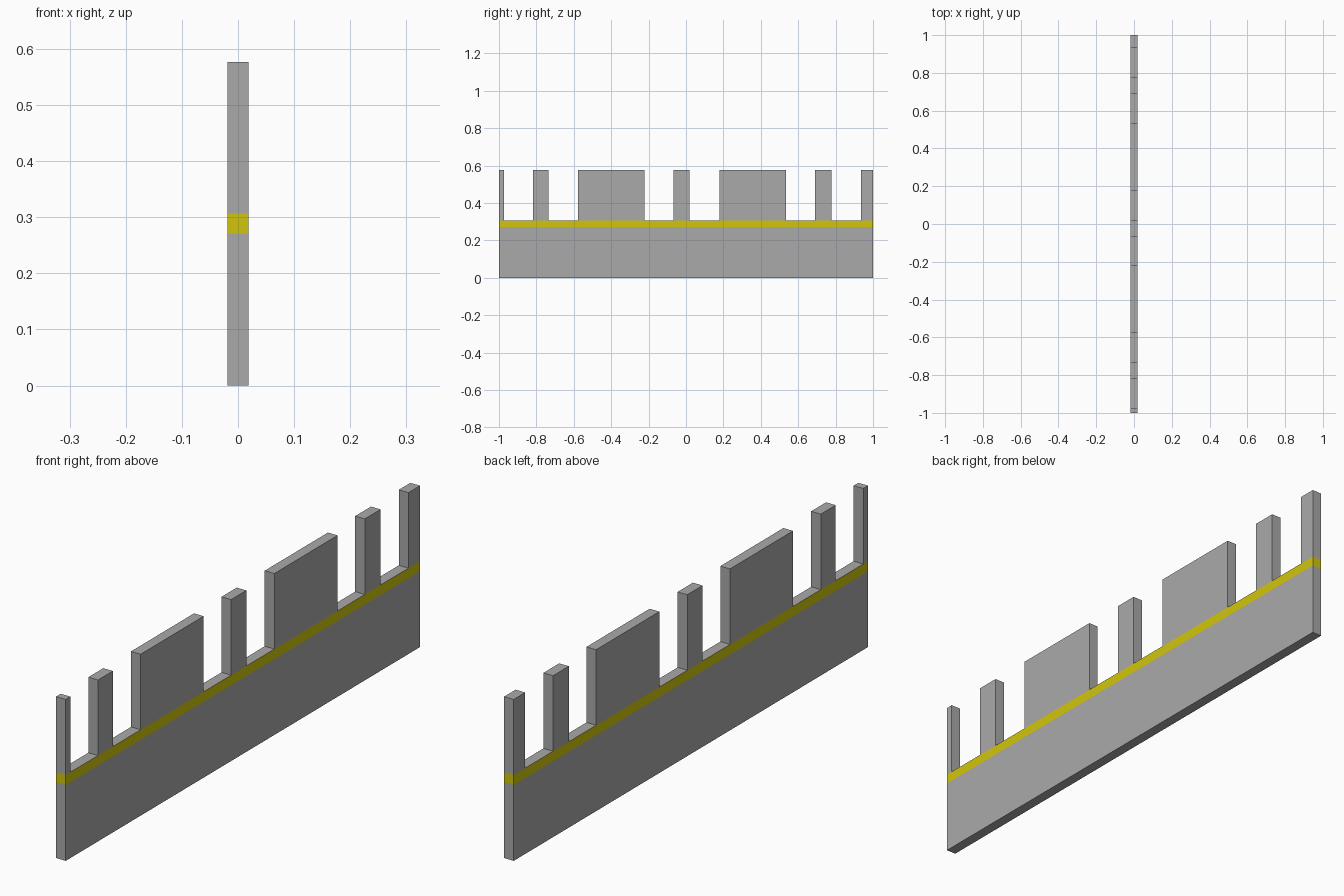
import bpy, bmesh
from mathutils import Vector

if "Cube" in bpy.data.objects:
    bpy.data.objects.remove(bpy.data.objects["Cube"])

HALF = 0.019                       # half thickness of the wall
Z = [0.0, 0.271, 0.307, 0.577]     # base, stripe bottom, gap floor, top
# alternating merlon / gap boundaries along the wall
Y = [-1, -0.974, -0.818, -0.734, -0.577, -0.221, -0.066,
     0.02, 0.178, 0.535, 0.689, 0.778, 0.935, 1]


def material(name, rgb):
    m = bpy.data.materials.new(name)
    m.diffuse_color = (*rgb, 1)
    m.use_nodes = True
    m.node_tree.nodes["Principled BSDF"].inputs["Base Color"].default_value = m.diffuse_color
    return m


bm = bmesh.new()

# flat side of the wall: full lower rows, every second column raised
for i, (y0, y1) in enumerate(zip(Y, Y[1:])):
    for j, (z0, z1) in enumerate(zip(Z, Z[1:])):
        if j < 2 or i % 2 == 0:
            corners = [(y0, z0), (y1, z0), (y1, z1), (y0, z1)]
            bm.faces.new([bm.verts.new((-HALF, y, z)) for y, z in corners])
bmesh.ops.remove_doubles(bm, verts=bm.verts[:], dist=1e-5)

# give the wall its thickness
out = bmesh.ops.extrude_face_region(bm, geom=bm.faces[:], use_keep_orig=True)
moved = [g for g in out["geom"] if isinstance(g, bmesh.types.BMVert)]
bmesh.ops.translate(bm, verts=moved, vec=Vector((2 * HALF, 0, 0)))
bmesh.ops.recalc_face_normals(bm, faces=bm.faces[:])
bm.normal_update()

# painted stripe: upright faces between the stripe heights
for f in bm.faces:
    z = f.calc_center_median().z
    f.material_index = int(Z[1] < z < Z[2] and abs(f.normal.z) < 0.5)

mesh = bpy.data.meshes.new("battlement_wall")
bm.to_mesh(mesh)
bm.free()
mesh.materials.append(material("stone_grey", (0.40, 0.40, 0.40)))
mesh.materials.append(material("stripe_yellow", (0.63, 0.56, 0.004)))
bpy.context.collection.objects.link(bpy.data.objects.new("battlement_wall", mesh))
